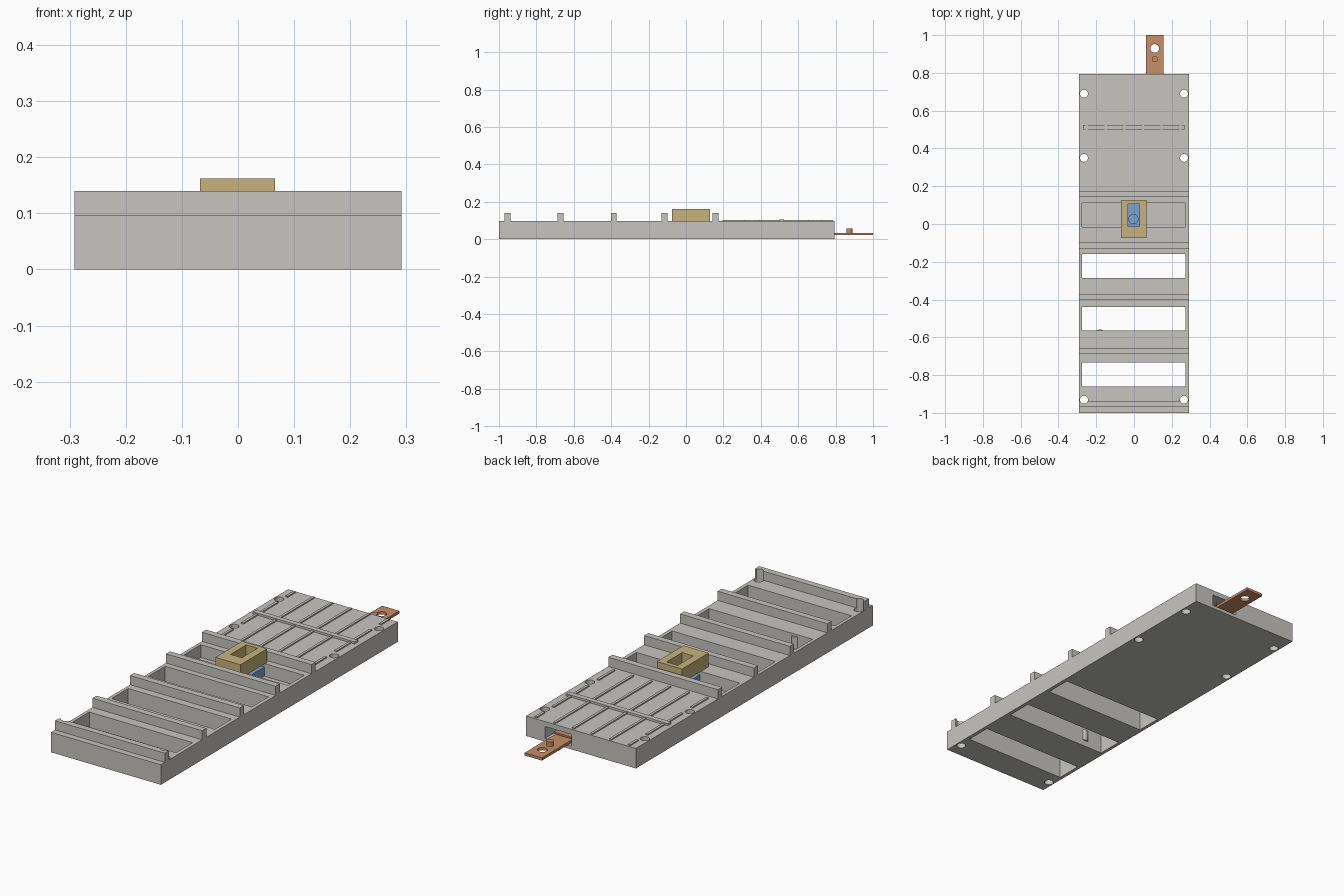
import bpy, bmesh, math
from mathutils import Matrix, Vector

if "Cube" in bpy.data.objects:
    bpy.data.objects.remove(bpy.data.objects["Cube"])


def material(name, rgb):
    m = bpy.data.materials.new(name)
    m.diffuse_color = (*rgb, 1)
    m.use_nodes = True
    m.node_tree.nodes["Principled BSDF"].inputs["Base Color"].default_value = m.diffuse_color
    return m


GREY = material("light_grey", (0.57, 0.56, 0.53))
GOLD = material("gold", (0.58, 0.45, 0.20))
COPPER = material("copper", (0.58, 0.27, 0.14))
BLUE = material("blue", (0.21, 0.36, 0.63))


def add_box(bm, x0, x1, y0, y1, z0, z1):
    mid = Vector(((x0 + x1) / 2, (y0 + y1) / 2, (z0 + z1) / 2))
    size = Matrix.Diagonal((x1 - x0, y1 - y0, z1 - z0, 1))
    bmesh.ops.create_cube(bm, size=1, matrix=Matrix.Translation(mid) @ size)


def add_cyl(bm, x, y, z0, z1, r):
    bmesh.ops.create_cone(bm, cap_ends=True, segments=24, radius1=r, radius2=r,
                          depth=z1 - z0, matrix=Matrix.Translation((x, y, (z0 + z1) / 2)))


def part(name, mat, boxes=(), cyls=()):
    bm = bmesh.new()
    for b in boxes:
        add_box(bm, *b)
    for c in cyls:
        add_cyl(bm, *c)
    mesh = bpy.data.meshes.new(name)
    bm.to_mesh(mesh)
    bm.free()
    ob = bpy.data.objects.new(name, mesh)
    bpy.context.collection.objects.link(ob)
    if mat:
        mesh.materials.append(mat)
    return ob


def cut(ob, boxes=(), cyls=()):
    cutter = part("cutter", None, boxes, cyls)
    cutter.hide_render = True
    mod = ob.modifiers.new("cut", 'BOOLEAN')
    mod.operation, mod.object, mod.solver = 'DIFFERENCE', cutter, 'EXACT'
    bpy.context.view_layer.objects.active = ob
    bpy.ops.object.modifier_apply(modifier=mod.name)
    bpy.data.objects.remove(cutter)


W, TOP, BACK = 0.291, 0.096, 0.795
screws = [(s * 0.265, y, -0.1, 0.3, 0.021) for s in (-1, 1) for y in (-0.93, 0.35, 0.69)]

# Tray body with three open slots, a blind switch pocket, contact slot and screw holes
body = part("tray_body", GREY, [(-W, W, -1, BACK, 0, TOP)])
slots = [(-0.275, 0.273, y, y + 0.126, -0.1, 0.2) for y in (-0.86, -0.565, -0.285)]
slots.append((-0.275, 0.273, -0.015, 0.111, 0.035, 0.2))
slots.append((0.05, 0.19, 0.69, 0.9, 0.016, 0.072))
cut(body, slots, screws)

# Raised cross ribs
for i, y in enumerate((-0.97, -0.687, -0.402, -0.13, 0.142)):
    rib = part(f"cross_rib_{i + 1}", GREY, [(-W, W, y, y + 0.031, TOP - 0.001, 0.14)])
    if i == 0:
        cut(rib, (), screws)

# Long deck ridges, the outer ones broken around the screw holes
ridges = [(x - 0.006, x + 0.006, 0.195, 0.787, TOP - 0.002, 0.102)
          for x in (-0.15, -0.05, 0.048, 0.146)]
for x in (-0.25, 0.246):
    for y0, y1 in ((0.195, 0.315), (0.39, 0.655), (0.725, 0.787)):
        ridges.append((x - 0.006, x + 0.006, y0, y1, TOP - 0.002, 0.102))
part("deck_ridges", GREY, ridges)
part("deck_cross_bar", GREY, [(-0.271, 0.268, 0.5, 0.525, TOP - 0.002, 0.106)])

# Small rounded bump on a slot wall
part("wall_bump", GREY, (), [(-0.18, -0.578, 0.03, 0.085, 0.02)])

# Switch with a round button, under a square-holed collar
part("switch", BLUE, [(-0.065, 0.063, -0.013, 0.109, 0.036, 0.08)],
     [(-0.003, 0.026, 0.079, 0.09, 0.027)])
collar = part("switch_collar", GOLD, [(-0.068, 0.066, -0.075, 0.127, TOP, 0.162)])
cut(collar, [(-0.031, 0.029, -0.012, 0.106, 0, 0.3)])

# Copper contact tab with a hole, a pin and a raised inner tongue
tab = part("contact_tab", COPPER, [(0.064, 0.156, 0.70, 1.0, 0.021, 0.034)])
cut(tab, (), [(0.11, 0.93, -0.1, 0.2, 0.023)])
part("contact_pin", COPPER, (), [(0.11, 0.873, 0.033, 0.057, 0.016)])
part("contact_tongue", COPPER, [(0.064, 0.156, 0.70, 0.78, 0.042, 0.05),
                                (0.064, 0.156, 0.70, 0.71, 0.033, 0.043)])

# Smooth round walls, keep edges crisp
for ob in bpy.context.scene.objects:
    ob.select_set(True)
    bpy.context.view_layer.objects.active = ob
bpy.ops.object.shade_smooth_by_angle(angle=math.radians(30))
